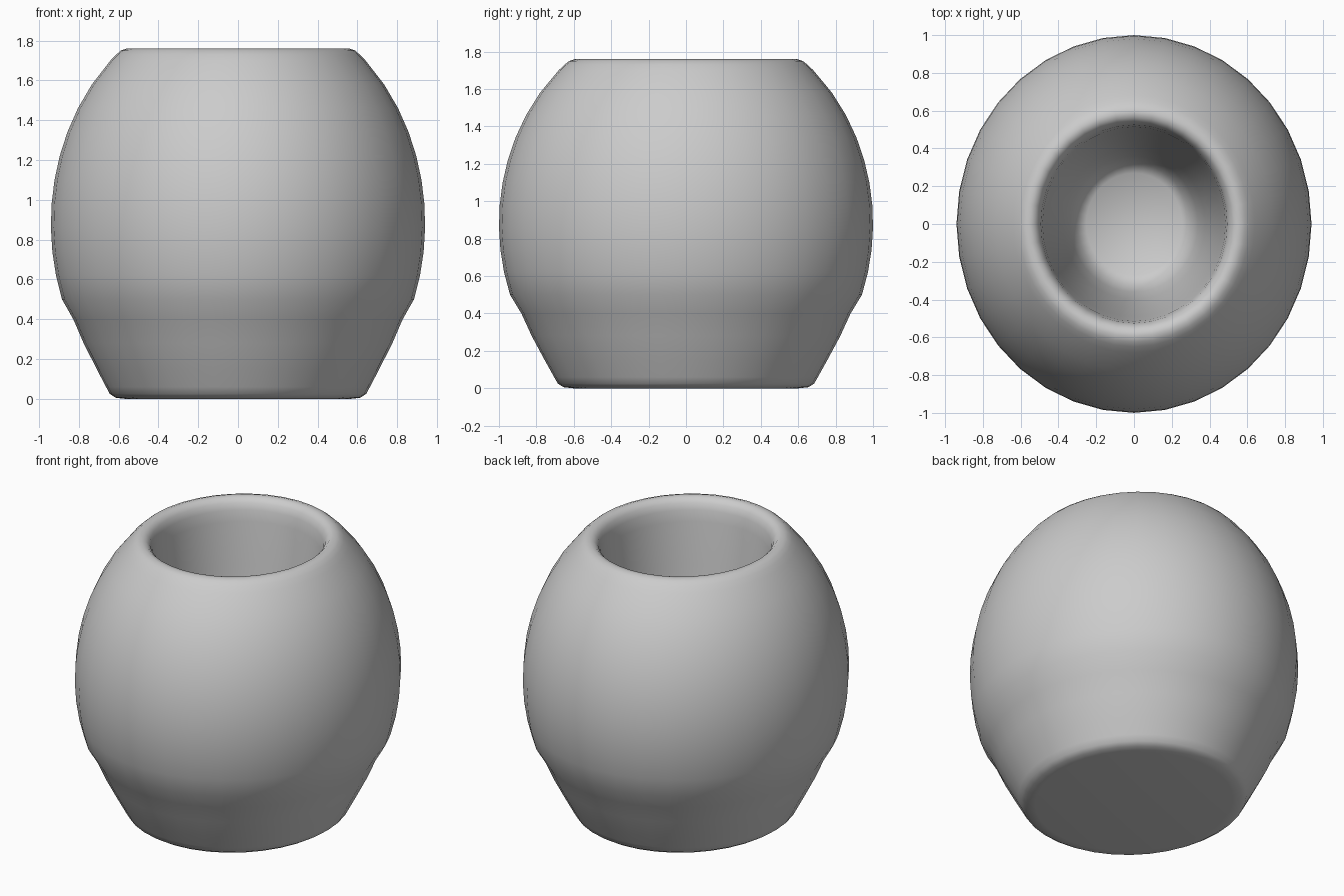
import bpy, bmesh, math

if "Cube" in bpy.data.objects:
    bpy.data.objects.remove(bpy.data.objects["Cube"])

SEGMENTS = 36
SCALE_X, SCALE_Y = 0.94, 1.0

# Profile (radius, height): base, belly, rounded rim, tapering cavity
profile = [(0.60, 0.0), (0.655, 0.006), (0.685, 0.025), (0.705, 0.06)]
profile += [(0.755, 0.15), (0.825, 0.28), (0.88, 0.40)]
for i in range(11):
    z = 0.50 + i * 0.12
    profile.append((math.sqrt(1 - ((z - 0.88) / 1.12) ** 2), z))
profile += [(0.65, 1.73), (0.625, 1.75), (0.595, 1.76), (0.565, 1.755),
            (0.54, 1.73), (0.525, 1.69), (0.515, 1.62), (0.49, 1.35),
            (0.45, 1.0), (0.40, 0.65), (0.36, 0.45), (0.32, 0.35), (0.27, 0.31)]

# Pot body: the profile turned around z with a slightly oval section
bm = bmesh.new()
rings = []
for r, z in profile:
    rings.append([bm.verts.new((r * SCALE_X * math.cos(a), r * SCALE_Y * math.sin(a), z))
                  for a in (2 * math.pi * k / SEGMENTS for k in range(SEGMENTS))])
for lower, upper in zip(rings, rings[1:]):
    for k in range(SEGMENTS):
        n = (k + 1) % SEGMENTS
        bm.faces.new((lower[k], lower[n], upper[n], upper[k]))

# Base and cavity floor
bm.faces.new(rings[0][::-1])
bm.faces.new(rings[-1])
bmesh.ops.recalc_face_normals(bm, faces=bm.faces)
for face in bm.faces:
    face.smooth = True

mesh = bpy.data.meshes.new("pot")
bm.to_mesh(mesh)
bm.free()
pot = bpy.data.objects.new("pot", mesh)
bpy.context.collection.objects.link(pot)
